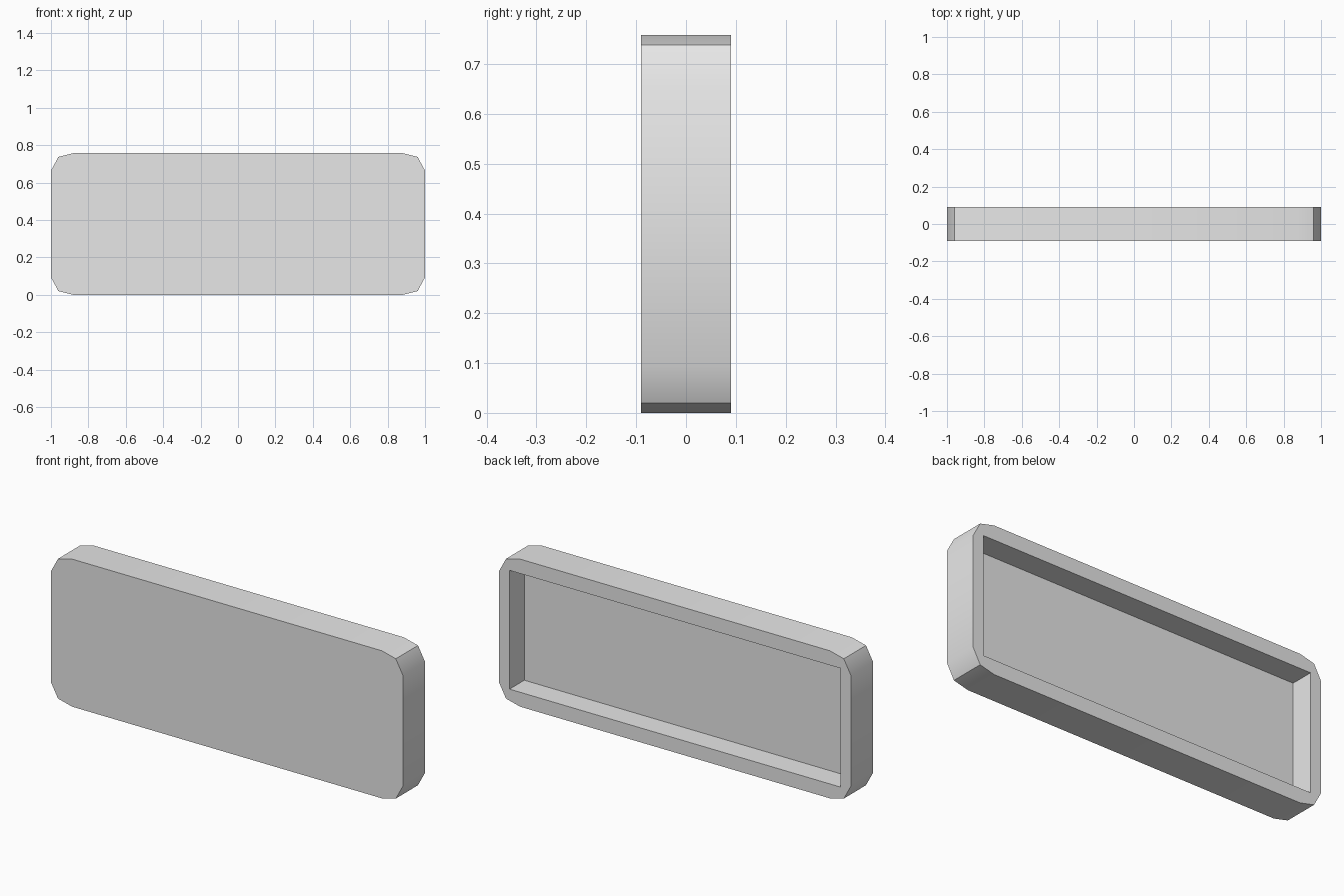
import bpy, bmesh, math

cube = bpy.data.objects.get("Cube")
if cube:
    bpy.data.objects.remove(cube, do_unlink=True)

MID, HALF_H, HALF_D = 0.379, 0.379, 0.09

# Light grey finish
grey = bpy.data.materials.new("light_grey")
grey.use_nodes = True
color = (0.8, 0.8, 0.8, 1)
grey.diffuse_color = color
grey.node_tree.nodes["Principled BSDF"].inputs["Base Color"].default_value = color

# Faceted corner outline, mirrored into all four quadrants
corner = [(1.0, 0.285), (0.96, 0.359), (0.88, HALF_H)]
outline = []
for sx, sz in ((1, 1), (-1, 1), (-1, -1), (1, -1)):
    pts = corner if sx * sz > 0 else corner[::-1]
    outline += [(sx * x, sz * z) for x, z in pts]
# Rectangular opening, in the same quadrant order
opening = [(sx * 0.94, sz * 0.305) for sx, sz in ((1, 1), (-1, 1), (-1, -1), (1, -1))]

bm = bmesh.new()


def ring(points, y):
    return [bm.verts.new((x, y, MID + z)) for x, z in points]


def walls(a, b):
    for i in range(len(a)):
        j = (i + 1) % len(a)
        bm.faces.new((a[i], a[j], b[j], b[i]))


front, back = ring(outline, -HALF_D), ring(outline, HALF_D)
rim, floor = ring(opening, HALF_D), ring(opening, -0.03)

# Front plate, outer side and recess
bm.faces.new(front)
walls(front, back)
walls(rim, floor)
bm.faces.new(floor)

# Flat back rim: a corner piece and a straight strip per quadrant
for q in range(4):
    n = (q + 1) % 4
    bm.faces.new((rim[q], *back[3 * q:3 * q + 3]))
    bm.faces.new((rim[q], back[3 * q + 2], back[3 * n], rim[n]))

bmesh.ops.recalc_face_normals(bm, faces=bm.faces)
mesh = bpy.data.meshes.new("hollow_panel")
bm.to_mesh(mesh)
bm.free()
mesh.materials.append(grey)

panel = bpy.data.objects.new("hollow_panel", mesh)
bpy.context.collection.objects.link(panel)
bpy.ops.object.select_all(action="DESELECT")
panel.select_set(True)
bpy.context.view_layer.objects.active = panel
bpy.ops.object.shade_smooth_by_angle(angle=math.radians(35))
